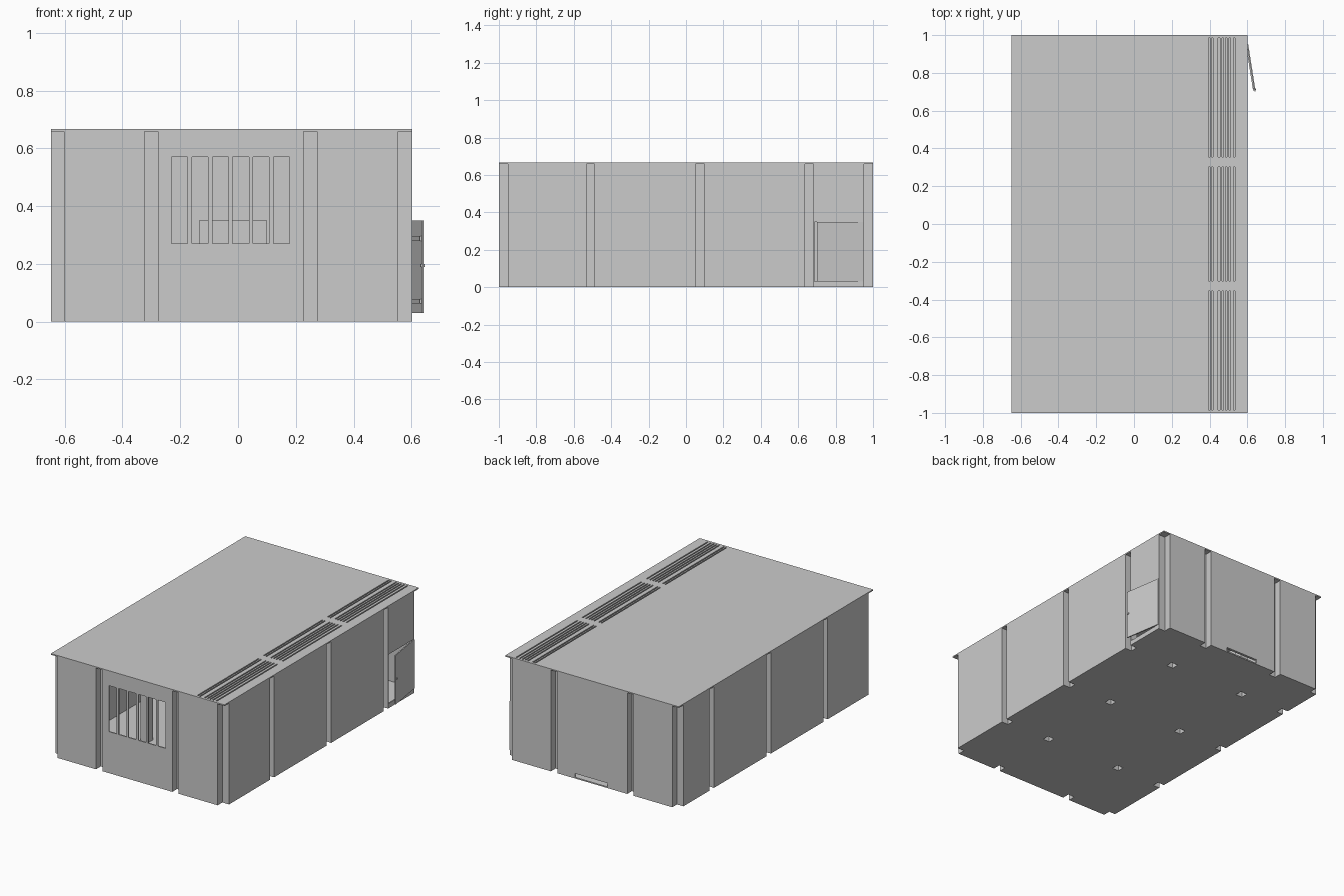
import bpy, bmesh, math
from mathutils import Vector, Matrix

if "Cube" in bpy.data.objects:
    bpy.data.objects.remove(bpy.data.objects["Cube"])

T = 0.008          # board thickness
H = 0.667          # overall height
X0, X1, Y0, Y1 = -0.648, 0.602, -1.0, 1.0
# post pockets: even-even cells of this grid are cut out
XS = [X0, -0.6, -0.325, -0.275, 0.225, 0.275, 0.552, X1]
YS = [Y0, -0.95, -0.535, -0.487, 0.05, 0.1, 0.635, 0.685, 0.95, Y1]


def finish(name, bm, thick=T):
    """Turn a flat sheet into a board centred on its surface."""
    bmesh.ops.remove_doubles(bm, verts=bm.verts, dist=1e-5)
    bmesh.ops.recalc_face_normals(bm, faces=bm.faces)
    me = bpy.data.meshes.new(name)
    bm.to_mesh(me)
    bm.free()
    ob = bpy.data.objects.new(name, me)
    bpy.context.collection.objects.link(ob)
    mod = ob.modifiers.new("board", 'SOLIDIFY')
    mod.thickness = thick
    mod.offset = 0
    return ob


def sheet(name, us, vs, place, hole=lambda i, j: False):
    """Grid of cells with some left open; place maps (u, v) to 3D."""
    bm = bmesh.new()
    for i in range(len(us) - 1):
        for j in range(len(vs) - 1):
            if not hole(i, j):
                bm.faces.new([bm.verts.new(place(us[a], vs[b]))
                              for a, b in ((i, j), (i + 1, j), (i + 1, j + 1), (i, j + 1))])
    return finish(name, bm)


def box(name, lo, hi):
    bm = bmesh.new()
    bmesh.ops.create_cube(bm, size=1)
    for v in bm.verts:
        v.co = Vector([lo[k] + (v.co[k] + 0.5) * (hi[k] - lo[k]) for k in range(3)])
    me = bpy.data.meshes.new(name)
    bm.to_mesh(me)
    bm.free()
    ob = bpy.data.objects.new(name, me)
    bpy.context.collection.objects.link(ob)
    return ob


# floor with square post holes and edge notches
sheet("floor", XS, YS, lambda u, v: (u, v, T / 2),
      lambda i, j: i % 2 == 0 and j % 2 == 0)

# roof with three groups of ventilation slots
rx = [X0]
for c in (0.398, 0.415, 0.45, 0.469, 0.488, 0.508, 0.532):
    rx += [c - 0.004, c + 0.004]
rx.append(X1)
ry = [Y0, -0.985, -0.355, -0.303, 0.303, 0.355, 0.985, Y1]
sheet("roof", rx, ry, lambda u, v: (u, v, H - T / 2),
      lambda i, j: i % 2 == 1 and j % 2 == 1)

# post pockets: recessed channels on the outside, square tubes inside
for i in range(0, len(XS), 2):
    for j in range(0, len(YS), 2):
        x0, x1, y0, y1 = XS[i], XS[i + 1], YS[j], YS[j + 1]
        sides = []
        if x0 > X0: sides.append(((x0, y0), (x0, y1)))
        if x1 < X1: sides.append(((x1, y0), (x1, y1)))
        if y0 > Y0: sides.append(((x0, y0), (x1, y0)))
        if y1 < Y1: sides.append(((x0, y1), (x1, y1)))
        bm = bmesh.new()
        for a, b in sides:
            bm.faces.new([bm.verts.new(p) for p in
                          ((*a, 0), (*b, 0), (*b, H - T), (*a, H - T))])
        finish("post_pocket", bm, 0.004)

# wall panels between the pockets
Z = [0, H - T]
front = lambda u, v: (u, Y0 + T / 2, v)
back = lambda u, v: (u, Y1 - T / 2, v)
left = lambda u, v: (X0 + T / 2, u, v)
right = lambda u, v: (X1 - T / 2, u, v)
for i in range(1, len(XS) - 1, 2):
    span = [XS[i], XS[i + 1]]
    if i == 3:
        # barred window in front, low slot at the back
        wx = [span[0]]
        for k in range(6):
            wx += [-0.23 + 0.0705 * k, -0.174 + 0.0705 * k]
        wx.append(span[1])
        sheet("window_wall", wx, [0, 0.27, 0.57, H - T], front,
              lambda a, b: a % 2 == 1 and b == 1)
        sheet("back_slot_wall", [span[0], -0.135, 0.1, span[1]], [0, T, 0.032, H - T],
              back, lambda a, b: a == 1 and b == 1)
    else:
        sheet("front_panel", span, Z, front)
        sheet("back_panel", span, Z, back)
for j in range(1, len(YS) - 1, 2):
    span = [YS[j], YS[j + 1]]
    sheet("left_panel", span, Z, left)
    if j == 7:
        sheet("door_wall", span, [0, 0.03, 0.35, H - T], right, lambda a, b: b == 1)
    else:
        sheet("right_panel", span, Z, right)

# sliding hatch inside the back wall
box("back_hatch", (-0.135, Y1 - 2 * T, 0.032), (0.1, Y1 - T, 0.35))

# side door standing ajar, hinged at its rear edge
parts = [box("side_door", (-0.007, -0.252, 0.03), (0, 0, 0.35))]
for z in (0.063, 0.28):
    parts.append(box("door_batten", (-0.013, -0.235, z), (-0.007, -0.015, z + 0.016)))
parts.append(box("door_latch", (-0.012, -0.245, 0.19), (0.004, -0.235, 0.2)))
swing = Matrix.Translation((X1 + 0.003, 0.95, 0)) @ Matrix.Rotation(math.radians(9), 4, 'Z')
for p in parts:
    p.matrix_world = swing
